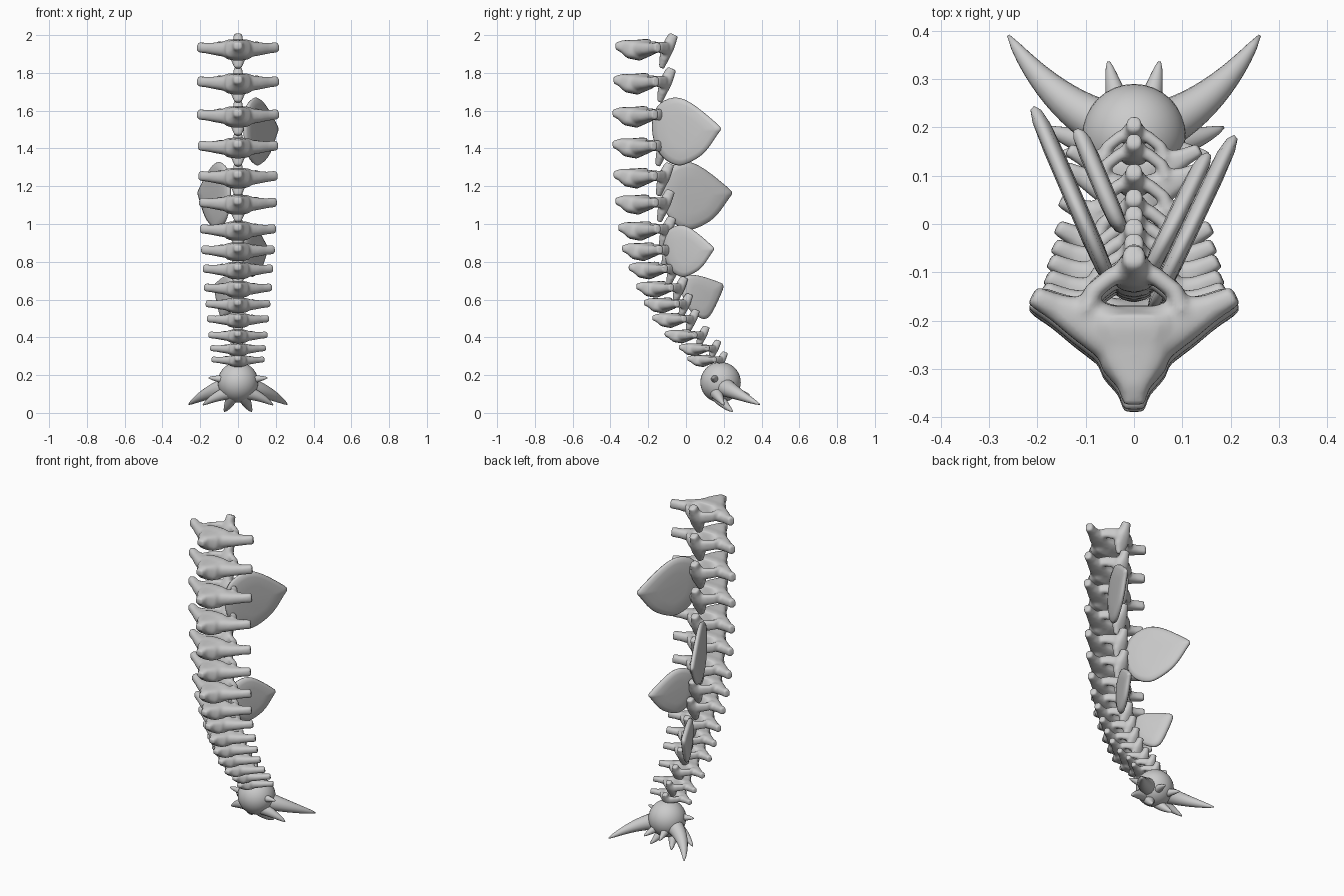
import bpy, bmesh
from math import cos, sin, tau
from mathutils import Vector

cube = bpy.data.objects.get("Cube")
if cube:
    bpy.data.objects.remove(cube)

bone = bpy.data.materials.new("bone_grey")
bone.use_nodes = True
GREY = (0.6, 0.6, 0.6, 1)
bone.diffuse_color = GREY
bone.node_tree.nodes["Principled BSDF"].inputs["Base Color"].default_value = GREY


def make_mesh(name, bm):
    bmesh.ops.recalc_face_normals(bm, faces=bm.faces[:])
    for f in bm.faces:
        f.smooth = True
    mesh = bpy.data.meshes.new(name)
    bm.to_mesh(mesh)
    bm.free()
    mesh.materials.append(bone)
    return mesh


def make_object(name, mesh):
    obj = bpy.data.objects.new(name, mesh)
    bpy.context.collection.objects.link(obj)
    return obj


def bridge(bm, rings):
    """Skin a list of vertex rings and cap both ends."""
    n = len(rings[0])
    for a, b in zip(rings, rings[1:]):
        for i in range(n):
            j = (i + 1) % n
            bm.faces.new((a[i], a[j], b[j], b[i]))
    bm.faces.new(rings[0])
    bm.faces.new(rings[-1][::-1])


def loft(bm, stations, up, sides=16, power=0.8, flip=1):
    """Stations are (x, y, z, side radius, up radius)."""
    pts = [Vector((s[0] * flip, s[1], s[2])) for s in stations]
    rings = []
    for i, p in enumerate(pts):
        t = (pts[min(i + 1, len(pts) - 1)] - pts[max(i - 1, 0)]).normalized()
        side = t.cross(Vector(up)).normalized()
        top = side.cross(t)
        ring = []
        for k in range(sides):
            c, s = cos(tau * k / sides), sin(tau * k / sides)
            c = abs(c) ** power * (1 if c > 0 else -1)
            s = abs(s) ** power * (1 if s > 0 else -1)
            ring.append(bm.verts.new(p + side * c * stations[i][3] + top * s * stations[i][4]))
        rings.append(ring)
    bridge(bm, rings)


# Vertebra: body, side arms, rear arch and rear spine, fused by a remesh
UP, BACK = (0, 0, 1), (0, 1, 0)
bm = bmesh.new()
loft(bm, [(0, -.004, .012, .022, .018), (0, .03, .012, .032, .032), (0, .07, -.004, .067, .05),
          (0, .12, -.01, .082, .056), (0, .17, .005, .088, .047), (0, .193, .012, .082, .036)],
     UP, power=0.65)
for side in (1, -1):
    loft(bm, [(.04, .14, -.005, .06, .046), (.11, .175, -.003, .045, .035),
              (.16, .197, 0, .029, .028), (.21, .222, .006, .021, .028)], UP, flip=side)
    loft(bm, [(.1, .185, .008, .022, .03), (.085, .23, .005, .019, .03),
              (.045, .262, .002, .019, .034), (-.01, .28, 0, .02, .036)], UP, flip=side)
loft(bm, [(0, .24, -.105, .019, .014), (0, .255, -.05, .043, .026), (0, .272, 0, .04, .034),
          (0, .292, .045, .026, .03), (0, .305, .073, .024, .025)], BACK)
vertebra_mesh = make_mesh("vertebra", bm)

# Spine: (front y, z, size) from the top down
SPINE = [(-.37, 1.93, 1), (-.38, 1.75, 1), (-.385, 1.575, 1), (-.385, 1.41, .98),
         (-.38, 1.25, .97), (-.37, 1.11, .95), (-.355, .97, .93), (-.335, .86, .9),
         (-.3, .76, .86), (-.26, .66, .83), (-.22, .575, .79), (-.175, .495, .76),
         (-.11, .41, .72), (-.035, .34, .68), (.01, .28, .65)]
for i, (y, z, s) in enumerate(SPINE):
    v = make_object(f"vertebra_{i + 1}", vertebra_mesh)
    v.location = (0, y, z)
    v.scale = (s, s, s ** 1.3)
    r = v.modifiers.new("fuse", 'REMESH')
    r.mode = 'VOXEL'
    r.voxel_size = 0.009
    r.use_smooth_shade = True
    m = v.modifiers.new("soften", 'SMOOTH')
    m.iterations = 3


def rounded(points, passes=2):
    for _ in range(passes):
        out = []
        for p, q in zip(points, points[1:] + points[:1]):
            out += [p.lerp(q, .25), p.lerp(q, .75)]
        points = out
    return points


def fin(name, outline, ylo, yhi, zlo, zhi, tip_x, slope):
    """Pillow-shaped plate leaning outward towards its rear tip."""
    pts = rounded([Vector((ylo + u * (yhi - ylo), zlo + v * (zhi - zlo))) for u, v in outline])
    mid = sum(pts, Vector((0, 0))) / len(pts)
    bm = bmesh.new()
    rings = []
    for size, off in ((.5, -.021), (.82, -.018), (.96, -.011), (1, 0),
                      (.96, .011), (.82, .018), (.5, .021)):
        ring = []
        for p in pts:
            y, z = mid + (p - mid) * size
            ring.append(bm.verts.new((tip_x - slope * (yhi - y) + off, y, z)))
        rings.append(ring)
    bridge(bm, rings)
    make_object(name, make_mesh(name, bm))


KITE = [(0, .72), (.1, .92), (.34, 1.02), (.58, .93), (.99, .59), (1.02, .53), (.98, .48),
        (.78, .18), (.56, .04), (.36, -.02), (.12, .13), (0, .42)]
LOW_KITE = [(0, .85), (.1, 1), (.4, 1.0), (.97, .82), (1.02, .76), (1, .64),
            (.72, .08), (.58, -.02), (.45, 0), (.2, .15), (0, .45)]
fin("upper_left_fin", KITE, -.18, .18, 1.31, 1.67, .205, .47)
fin("upper_right_fin", KITE, -.13, .24, .97, 1.33, -.205, -.43)
fin("lower_left_fin", KITE, -.12, .145, .72, .995, .15, .48)
fin("lower_right_fin", LOW_KITE, -.02, .195, .5, .73, -.115, -.42)

# Tail ball
bm = bmesh.new()
bmesh.ops.create_uvsphere(bm, u_segments=32, v_segments=20, radius=.107)
ball = make_object("tail_ball", make_mesh("tail_ball", bm))
ball.location = (0, .183, .162)

# Horns around the tail ball: base, bend, tip, base radius
HORNS = {
    "large_horn": ((.05, .2, .14), (.17, .25, .11), (.26, .39, .045), .05),
    "lower_horn": ((.04, .16, .11), (.12, .17, .09), (.185, .2, .042), .036),
    "bottom_horn": ((.025, .16, .1), (.05, .2, .04), (.072, .247, .008), .034),
    "rear_horn": ((.025, .22, .12), (.042, .28, .11), (.053, .336, .095), .027),
    "side_horn": ((.05, .16, .175), (.1, .15, .18), (.155, .145, .186), .026),
}
for name, (a, b, c, radius) in HORNS.items():
    a, b, c = Vector(a), Vector(b), Vector(c)
    for label, side in (("left", 1), ("right", -1)):
        stations = []
        for k in range(13):
            t = k / 12
            p = a.lerp(b, t).lerp(b.lerp(c, t), t)
            w = radius * (1 - t) ** .75 + .003
            stations.append((*p, w, w))
        bm = bmesh.new()
        loft(bm, stations, UP, power=1, flip=side)
        make_object(f"{label}_{name}", make_mesh(name, bm))
